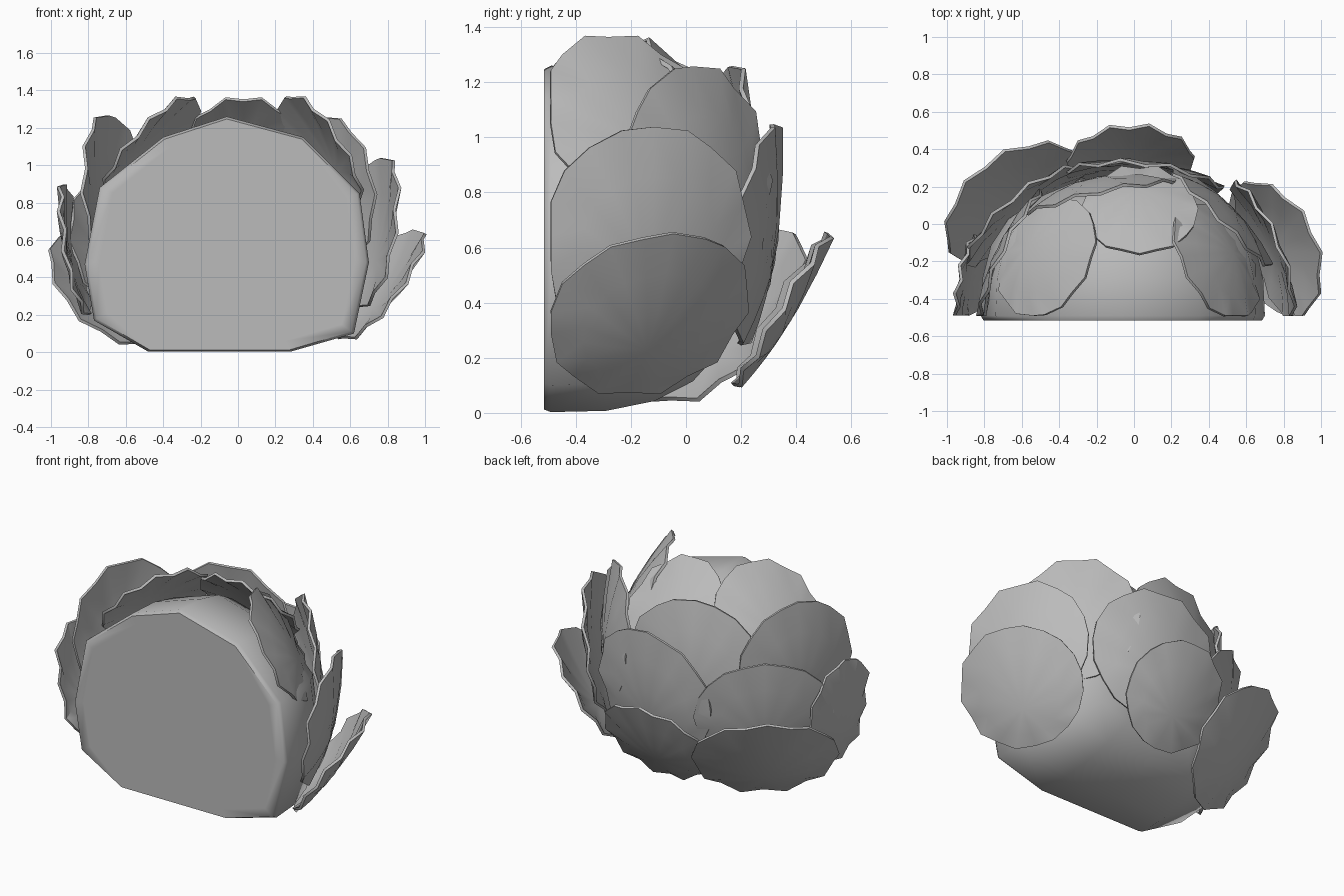
import bpy, bmesh, math
from mathutils import Vector

cube = bpy.data.objects.get("Cube")
if cube:
    bpy.data.objects.remove(cube)

grey = bpy.data.materials.new("plain_grey")
grey.use_nodes = True
grey.diffuse_color = (0.5, 0.5, 0.5, 1)
grey.node_tree.nodes["Principled BSDF"].inputs["Base Color"].default_value = grey.diffuse_color

CUT = -0.49  # plane where the head is sliced


def finish(name, bm, angle):
    bmesh.ops.recalc_face_normals(bm, faces=bm.faces)
    mesh = bpy.data.meshes.new(name)
    bm.to_mesh(mesh)
    bm.free()
    mesh.materials.append(grey)
    ob = bpy.data.objects.new(name, mesh)
    bpy.context.collection.objects.link(ob)
    bpy.ops.object.select_all(action='DESELECT')
    ob.select_set(True)
    bpy.context.view_layer.objects.active = ob
    bpy.ops.object.shade_smooth_by_angle(angle=math.radians(angle))


def bridge(bm, a, b):
    n = len(a)
    for i in range(n):
        j = (i + 1) % n
        bm.faces.new((a[i], a[j], b[j], b[i]))


# Solid half head: flat cut face in front, dome behind
OUTLINE = [(-.48, 0), (-.1, 0), (.28, 0), (.62, .1), (.70, .48), (.65, .85), (.35, 1.15),
           (-.06, 1.26), (-.4, 1.15), (-.74, .88), (-.82, .47), (-.77, .17)]


def head():
    bm = bmesh.new()
    cx, cz, depth = -.05, .6, .7
    rings = [(.9, -.515), (.98, -.515), (1, -.49)]
    for t in (.3, .55, .75, .9, .97):
        rings.append(((1 - t ** 2.8) ** (1 / 2.8), -.5 + depth * t))
    loops = [[bm.verts.new((cx + (x - cx) * s, y, max(.003, cz + (z - cz) * s)))
              for x, z in OUTLINE] for s, y in rings]
    for a, b in zip(loops, loops[1:]):
        bridge(bm, a, b)
    bm.faces.new(loops[0])
    bm.faces.new(loops[-1])
    finish("cut_head", bm, 60)


# Cupped leaf: pleated fan of an uneven rim around a low centre, foot tucked inward
def leaf(name, centre, azimuth, tilt, w, h, cup=.5, sides=20):
    a, t = math.radians(azimuth), math.radians(tilt)
    out = Vector((math.cos(a), math.sin(a), 0))
    side = Vector((-math.sin(a), math.cos(a), 0))
    up = Vector((0, 0, math.cos(t))) + out * math.sin(t)
    normal = side.cross(up)
    bm = bmesh.new()

    def point(u, v, lift=0):
        arch = .2 if v > 0 else .5
        p = Vector(centre) + side * u + up * v + normal * (lift - cup * u * u - arch * v * v)
        p.y = max(p.y, CUT)
        p.z = max(p.z, .015)
        return bm.verts.new(p)

    low = -.35 * h
    mid = point(0, low)
    loops = []
    for f in (.33, .67, 1):
        loop = []
        for i in range(sides):
            q = 2 * math.pi * i / sides
            sign = 1 if i % 2 else -1
            r = f * (1 + .012 * sign)
            loop.append(point(w * r * math.sin(q), low * (1 - f) - h * r * math.cos(q),
                              .014 * sign * f * f))
        loops.append(loop)
    for i in range(sides):
        bm.faces.new((mid, loops[0][i], loops[0][(i + 1) % sides]))
    bridge(bm, loops[0], loops[1])
    bridge(bm, loops[1], loops[2])
    bmesh.ops.recalc_face_normals(bm, faces=bm.faces)
    bmesh.ops.solidify(bm, geom=bm.faces[:], thickness=.016)
    finish(name, bm, 32)


head()

# Flared outer leaves
leaf("outer_leaf_left", (.80, -.11, .33), 24, 33, .39, .36)
leaf("outer_leaf_back", (-.02, .39, .35), 92, 29, .34, .33)
leaf("outer_leaf_back_right", (-.69, .17, .32), 128, 33, .43, .39)
leaf("outer_leaf_right", (-.92, -.3, .54), 170, 8, .25, .36)

# Middle leaves
leaf("middle_leaf_left", (.77, -.12, .63), 22, 7, .41, .41)
leaf("middle_leaf_back", (.06, .33, .64), 84, 5, .43, .41)
leaf("middle_leaf_back_right", (-.64, .11, .58), 130, 10, .41, .38)

# Upright upper leaves
leaf("upper_leaf_back_left", (.52, .09, .85), 45, -6, .37, .42)
leaf("upper_leaf_back", (-.2, .25, .85), 102, -5, .43, .42)
leaf("upper_leaf_right", (-.73, -.13, .85), 154, 2, .38, .42)

# Inner leaves folding over the crown
leaf("crown_leaf_back", (.03, .11, 1.13), 90, -44, .31, .35)
leaf("crown_leaf_right", (-.5, -.16, 1.12), 152, -42, .34, .36)
leaf("crown_leaf_left", (.48, -.18, 1.08), 28, -31, .35, .36)
